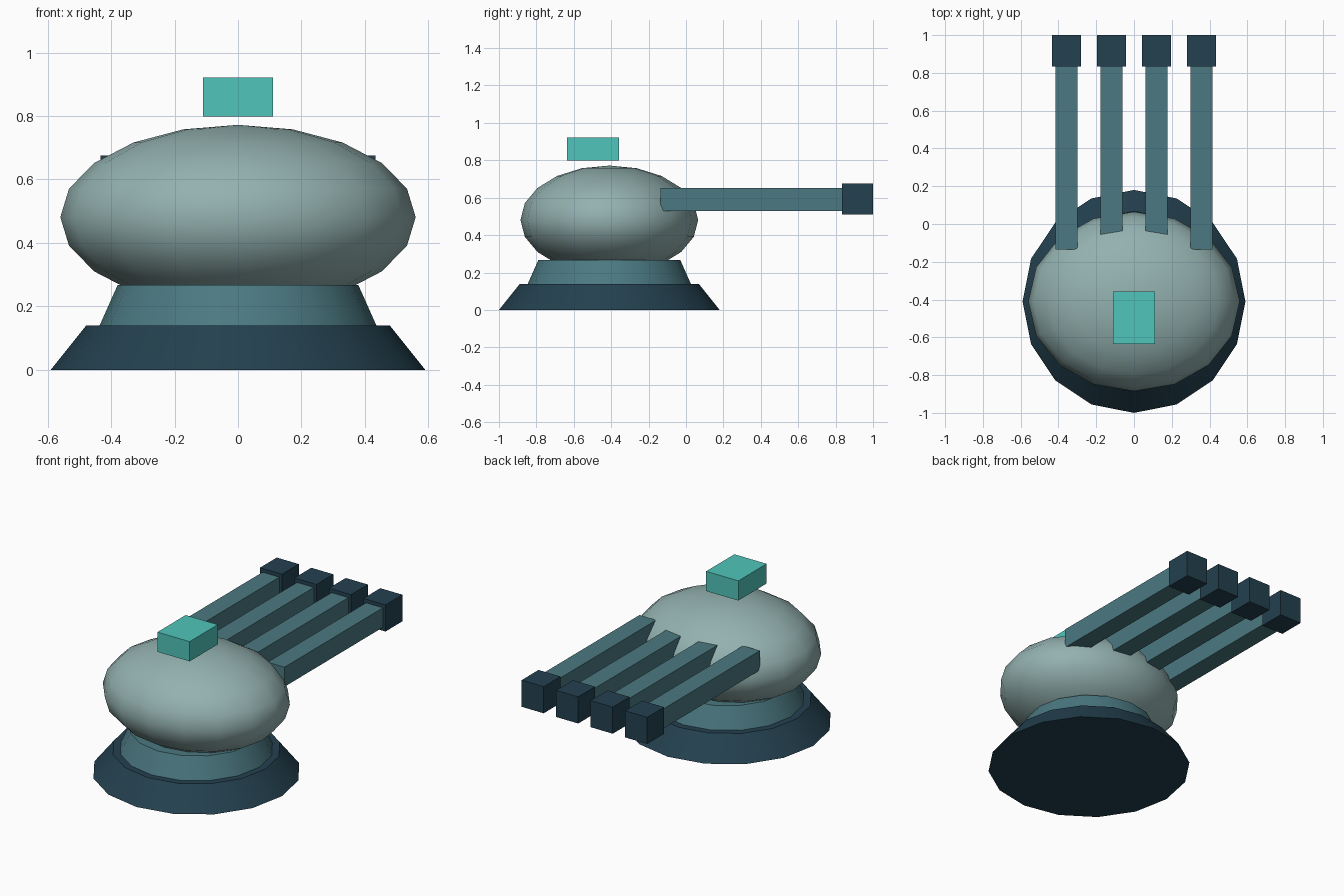
import bpy
from math import radians

if "Cube" in bpy.data.objects:
    bpy.data.objects.remove(bpy.data.objects["Cube"])

CY = -0.41  # centre of the turret body along y


def mat(name, rgb):
    m = bpy.data.materials.new(name)
    m.diffuse_color = (*rgb, 1)
    m.use_nodes = True
    m.node_tree.nodes["Principled BSDF"].inputs["Base Color"].default_value = m.diffuse_color
    return m


DARK = mat("dark_steel", (0.017, 0.052, 0.078))
STEEL = mat("blue_steel", (0.07, 0.19, 0.22))
GREY = mat("pale_grey", (0.29, 0.44, 0.43))
TEAL = mat("teal", (0.08, 0.56, 0.49))


def finish(name, material, smooth=False):
    o = bpy.context.object
    o.name = name
    o.data.materials.append(material)
    bpy.ops.object.transform_apply(location=False, rotation=True, scale=True)
    if smooth:
        bpy.ops.object.shade_smooth_by_angle(angle=radians(35))
    return o


def box(name, material, lo, hi):
    centre = [(a + b) / 2 for a, b in zip(lo, hi)]
    bpy.ops.mesh.primitive_cube_add(size=1, location=centre)
    bpy.context.object.scale = [b - a for a, b in zip(lo, hi)]
    return finish(name, material)


def tapered_disc(name, material, r1, r2, z1, z2):
    bpy.ops.mesh.primitive_cone_add(vertices=16, radius1=r1, radius2=r2, depth=z2 - z1,
                                    location=(0, CY, (z1 + z2) / 2))
    return finish(name, material, True)


# Stepped base
tapered_disc("base", DARK, 0.59, 0.478, 0, 0.14)
tapered_disc("collar", STEEL, 0.436, 0.379, 0.14, 0.268)

# Flattened dome head
bpy.ops.mesh.primitive_uv_sphere_add(segments=16, ring_count=10, radius=1, location=(0, CY, 0.481))
bpy.context.object.scale = (0.56, 0.475, 0.291)
finish("turret_head", GREY, True)

# Floating sight block
box("sight_block", TEAL, (-0.111, -0.635, 0.798), (0.111, -0.357, 0.921))

# Four barrels with square muzzles
for i in range(4):
    x = -0.357 + i * 0.238
    box(f"barrel_{i + 1}", STEEL, (x - 0.058, -0.135, 0.53), (x + 0.058, 0.86, 0.652))
    box(f"muzzle_{i + 1}", DARK, (x - 0.076, 0.834, 0.509), (x + 0.076, 1.0, 0.675))
